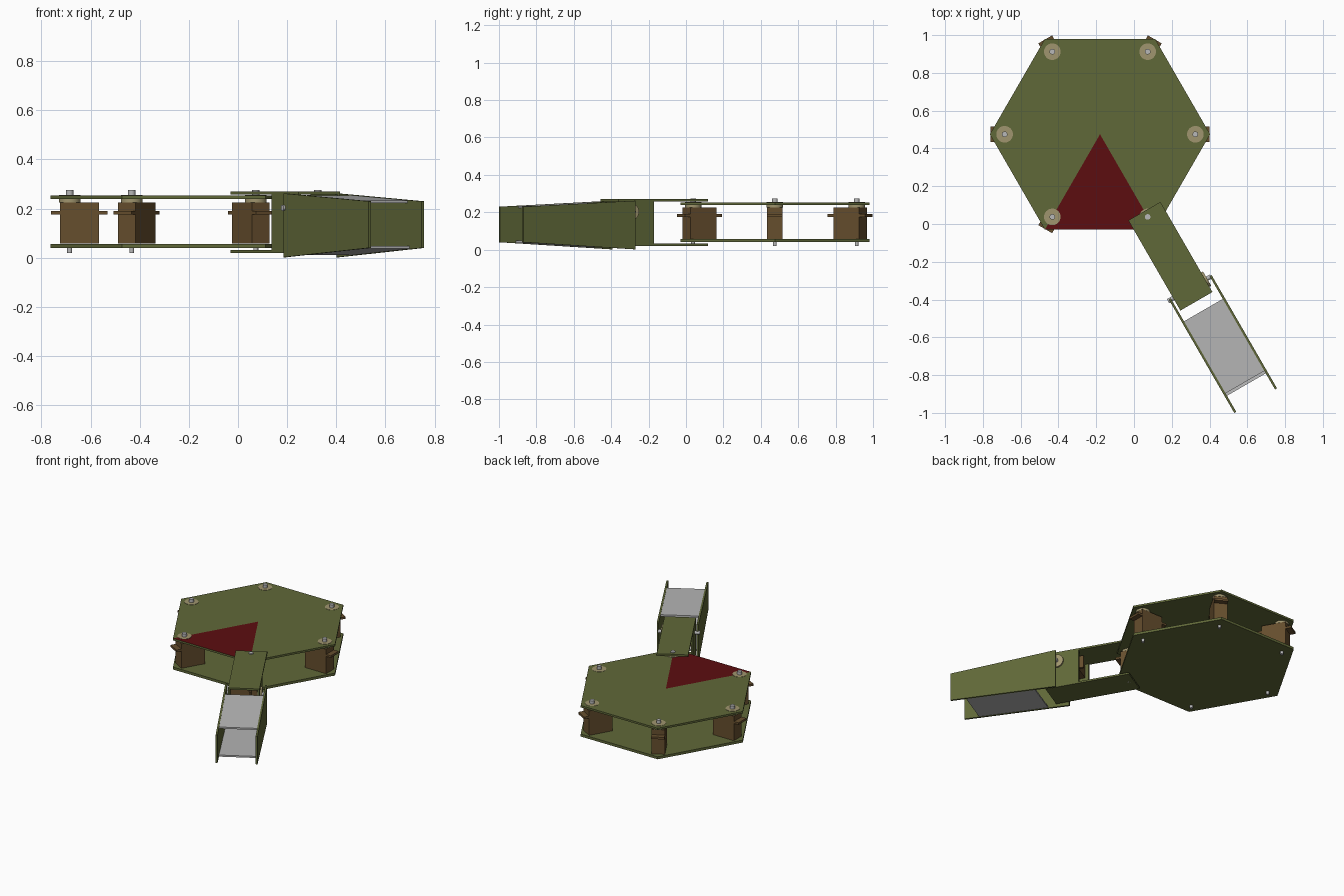
import bpy, bmesh, math
from mathutils import Matrix, Vector

if "Cube" in bpy.data.objects:
    bpy.data.objects.remove(bpy.data.objects["Cube"])


def material(name, rgb):
    m = bpy.data.materials.new(name)
    m.diffuse_color = (*rgb, 1)
    m.use_nodes = True
    m.node_tree.nodes["Principled BSDF"].inputs["Base Color"].default_value = m.diffuse_color
    return m


OLIVE = material("olive", (0.117, 0.138, 0.040))
BROWN = material("servo brown", (0.133, 0.077, 0.027))
TAN = material("horn tan", (0.35, 0.30, 0.156))
GREY = material("grey", (0.485, 0.485, 0.485))
RED = material("dark red", (0.107, 0.004, 0.005))

CENTRE = Vector((-0.18, 0.475, 0))
APOTHEM = 0.505
RADIUS = APOTHEM / math.cos(math.pi / 6)


def finish(name, bm, mats, frame=None):
    bmesh.ops.recalc_face_normals(bm, faces=bm.faces)
    me = bpy.data.meshes.new(name)
    bm.to_mesh(me)
    bm.free()
    for m in mats:
        me.materials.append(m)
    ob = bpy.data.objects.new(name, me)
    bpy.context.collection.objects.link(ob)
    if frame:
        ob.matrix_world = frame
    return ob


def box(name, x, y, z, mat, frame=None):
    bm = bmesh.new()
    lo, hi = Vector((x[0], y[0], z[0])), Vector((x[1], y[1], z[1]))
    bmesh.ops.create_cube(bm, size=1, matrix=Matrix.Translation((lo + hi) / 2)
                          @ Matrix.Diagonal((*(hi - lo), 1)))
    return finish(name, bm, [mat], frame)


def cylinder(name, r, z0, z1, mat, frame, sides=24):
    bm = bmesh.new()
    bmesh.ops.create_cone(bm, cap_ends=True, segments=sides, radius1=r, radius2=r,
                          depth=z1 - z0, matrix=Matrix.Translation((0, 0, (z0 + z1) / 2)))
    ob = finish(name, bm, [mat], frame)
    for p in ob.data.polygons:
        p.use_smooth = len(p.vertices) == 4
    ob.data.set_sharp_from_angle(angle=math.radians(40))
    return ob


def prism(name, profile, y0, y1, mat, frame):
    """Extrude a closed (x, z) outline across y."""
    bm = bmesh.new()
    f = bm.faces.new([bm.verts.new((x, y0, z)) for x, z in profile])
    ext = bmesh.ops.extrude_face_region(bm, geom=[f])
    vs = [g for g in ext["geom"] if isinstance(g, bmesh.types.BMVert)]
    bmesh.ops.translate(bm, verts=vs, vec=(0, y1 - y0, 0))
    return finish(name, bm, [mat], frame)


# hexagonal body plates, the upper one with one red sector
def hex_plate(name, z0, z1, red):
    bm = bmesh.new()
    rings = []
    for z in (z0, z1):
        mid = bm.verts.new(CENTRE + Vector((0, 0, z)))
        ring = [bm.verts.new(CENTRE + Vector((RADIUS * math.cos(i * math.pi / 3),
                                              RADIUS * math.sin(i * math.pi / 3), z)))
                for i in range(6)]
        rings.append(ring)
        for i in range(6):
            f = bm.faces.new((mid, ring[i], ring[(i + 1) % 6]))
            f.material_index = int(red and z == z1 and i == 4)
    for i in range(6):
        j = (i + 1) % 6
        bm.faces.new((rings[0][i], rings[0][j], rings[1][j], rings[1][i]))
    finish(name, bm, [OLIVE, RED])


hex_plate("lower_body_plate", 0.040, 0.057, False)
hex_plate("upper_body_plate", 0.240, 0.253, True)


# servo: local x points outward, z is the output shaft
def servo(name, frame, horn_top):
    box(name + "_body", (-0.12, 0.04), (-0.042, 0.042), (0.058, 0.225), BROWN, frame)
    box(name + "_flange", (-0.155, 0.075), (-0.042, 0.042), (0.176, 0.190), BROWN, frame)
    cylinder(name + "_horn", 0.044, 0.225, horn_top, TAN, frame, 32)


def bolt(name, r, z0, z1, frame):
    cylinder(name, r, z0, z1, GREY, frame, 16)


# six corner servos
for i in range(6):
    a = i * math.pi / 3
    pos = CENTRE + APOTHEM * Vector((math.cos(a), math.sin(a), 0))
    corner = Matrix.Translation(pos) @ Matrix.Rotation(a, 4, 'Z')
    servo(f"corner_servo_{i + 1}", corner, 0.2545)
    bolt(f"upper_bolt_{i + 1}", 0.015, 0.25, 0.275, corner)
    bolt(f"lower_bolt_{i + 1}", 0.010, 0.020, 0.045, corner)
    if i == 5:
        leg = corner  # local x runs along the leg, y across it

# hip bracket: top and bottom arms joined by two side walls
box("hip_top_arm", (-0.035, 0.516), (-0.098, 0.098), (0.258, 0.270), OLIVE, leg)
box("hip_bottom_arm", (-0.035, 0.516), (-0.098, 0.098), (0.020, 0.032), OLIVE, leg)
for side, s in (("left", -1), ("right", 1)):
    y = sorted((s * 0.086, s * 0.098))
    box(f"hip_{side}_wall", (0.297, 0.516), y, (0.032, 0.258), OLIVE, leg)

# knee servo lying on its side inside the bracket
knee = leg @ Matrix.Translation((0.44, 0.15, 0.203)) @ Matrix.Rotation(-math.pi / 2, 4, 'X') \
    @ Matrix.Translation((0, 0, -0.295))
servo("knee_servo", knee, 0.254)
bolt("knee_right_bolt", 0.012, 0.25, 0.275, knee)
bolt("knee_left_bolt", 0.012, 0.015, 0.06, knee)

# tapered shin plates
shin = [(0.435, 0.002), (1.128, 0.040), (1.128, 0.230), (0.435, 0.262)]
prism("shin_left_plate", shin, -0.122, -0.110, OLIVE, leg)
prism("shin_right_plate", shin, 0.127, 0.139, OLIVE, leg)

# grey panels spanning the shin plates, following the taper
top_panel = [(0.575, 0.242), (1.015, 0.222), (1.015, 0.233), (0.575, 0.253)]
low_panel = [(0.575, 0.012), (1.030, 0.037), (1.030, 0.048), (0.575, 0.023)]
prism("shin_top_panel", top_panel, -0.110, 0.127, GREY, leg)
prism("shin_bottom_panel", low_panel, -0.110, 0.127, GREY, leg)
